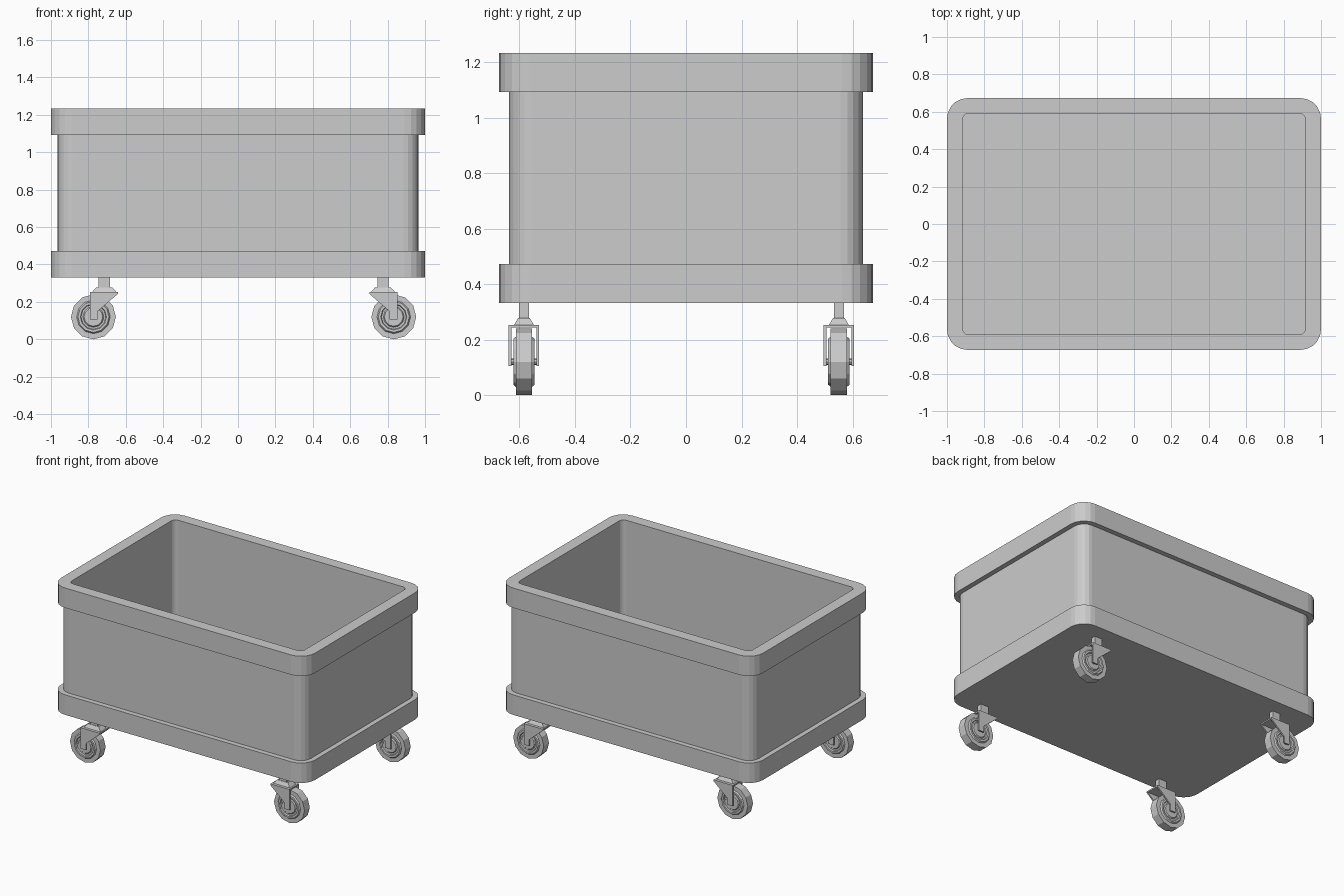
import bpy, bmesh
from math import sin, cos, pi

cube = bpy.data.objects.get("Cube")
if cube:
    bpy.data.objects.remove(cube, do_unlink=True)

grey = bpy.data.materials.new("plain grey")
grey.use_nodes = True
colour = (0.604, 0.604, 0.604, 1)
grey.diffuse_color = colour
grey.node_tree.nodes["Principled BSDF"].inputs["Base Color"].default_value = colour


def finish(name, bm):
    bmesh.ops.recalc_face_normals(bm, faces=bm.faces)
    mesh = bpy.data.meshes.new(name)
    bm.to_mesh(mesh)
    bm.free()
    mesh.materials.append(grey)
    obj = bpy.data.objects.new(name, mesh)
    bpy.context.collection.objects.link(obj)


def loft(name, rings):
    """Skin a stack of equal-length point rings and cap both ends."""
    bm = bmesh.new()
    loops = [[bm.verts.new(p) for p in ring] for ring in rings]
    for a, b in zip(loops, loops[1:]):
        for i in range(len(a)):
            j = (i + 1) % len(a)
            bm.faces.new((a[i], a[j], b[j], b[i]))
    bm.faces.new(loops[0])
    bm.faces.new(loops[-1])
    finish(name, bm)


def rounded_rect(hx, hy, r, z, segments=5):
    points = []
    for k, (sx, sy) in enumerate([(1, 1), (-1, 1), (-1, -1), (1, -1)]):
        for i in range(segments + 1):
            a = (k + i / segments) * pi / 2
            points.append((sx * (hx - r) + r * cos(a), sy * (hy - r) + r * sin(a), z))
    return points


def rect(cx, cy, hx, hy, z):
    return [(cx + sx * hx, cy + sy * hy, z) for sx, sy in [(1, 1), (-1, 1), (-1, -1), (1, -1)]]


# Open tub with a thick rim band and a thick base band
BASE, FLOOR, TOP = 0.331, 0.40, 1.233
outer, wall, inner = (1.0, 0.673, 0.11), (0.965, 0.637, 0.08), (0.917, 0.592, 0.035)
loft("tub", [rounded_rect(*size, z) for size, z in [
    (outer, BASE), (outer, 0.473), (wall, 0.473), (wall, 1.092),
    (outer, 1.092), (outer, TOP), (inner, TOP), (inner, FLOOR)]])

# Casters: the wheels trail outwards from their stems
MID_X, MID_Y = 0.03, -0.0165
STEM_X, WHEEL_X, CASTER_Y, AXLE_Z = 0.745, 0.803, 0.5675, 0.12
WHEEL_PROFILE = [(0.12, 0.0295), (0.09, 0.0295), (0.083, 0.0385), (0.07, 0.0385),
                 (0.066, 0.029), (0.056, 0.029), (0.05, 0.036), (0.02, 0.036)]
FORK_PROFILE = [(0.822, 0.253), (0.822, 0.105), (0.78, 0.105),
                (0.78, 0.15), (0.672, 0.243), (0.672, 0.253)]


def wheel(name, cx, cy):
    half = [(r, -w) for r, w in WHEEL_PROFILE]
    section = half[::-1] + [(r, -w) for r, w in half]
    loft(name, [[(cx + r * sin(i * pi / 6), cy + w, AXLE_Z + r * cos(i * pi / 6))
                 for i in range(12)] for r, w in section])


def caster(label, sx, sy):
    cy = MID_Y + sy * CASTER_Y
    stem_x = MID_X + sx * STEM_X
    loft(label + "_stem", [rect(stem_x, cy, 0.03, 0.018, z) for z in (0.27, 0.335)])
    loft(label + "_swivel", [rect(stem_x, cy, 0.066, 0.036, 0.252),
                             rect(stem_x, cy, 0.042, 0.021, 0.278)])
    # Fork crown and its two side plates
    crown_x = MID_X + sx * 0.747
    loft(label + "_fork_crown", [rect(crown_x, cy, 0.075, 0.055, z) for z in (0.243, 0.253)])
    for side, offset in (("front", -0.05), ("back", 0.05)):
        loft(f"{label}_fork_{side}_plate",
             [[(MID_X + sx * x, cy + offset + t, z) for x, z in FORK_PROFILE]
              for t in (-0.005, 0.005)])
    # Wheel between the plates, with a hidden axle reaching into them
    wheel_x = MID_X + sx * WHEEL_X
    wheel(label + "_wheel", wheel_x, cy)
    loft(label + "_axle", [[(wheel_x + 0.012 * cos(i * pi / 4), cy + w,
                             AXLE_Z + 0.012 * sin(i * pi / 4)) for i in range(8)]
                           for w in (-0.047, 0.047)])


for x_name, sx in (("right", -1), ("left", 1)):
    for y_name, sy in (("front", -1), ("back", 1)):
        caster(f"{y_name}_{x_name}_caster", sx, sy)
